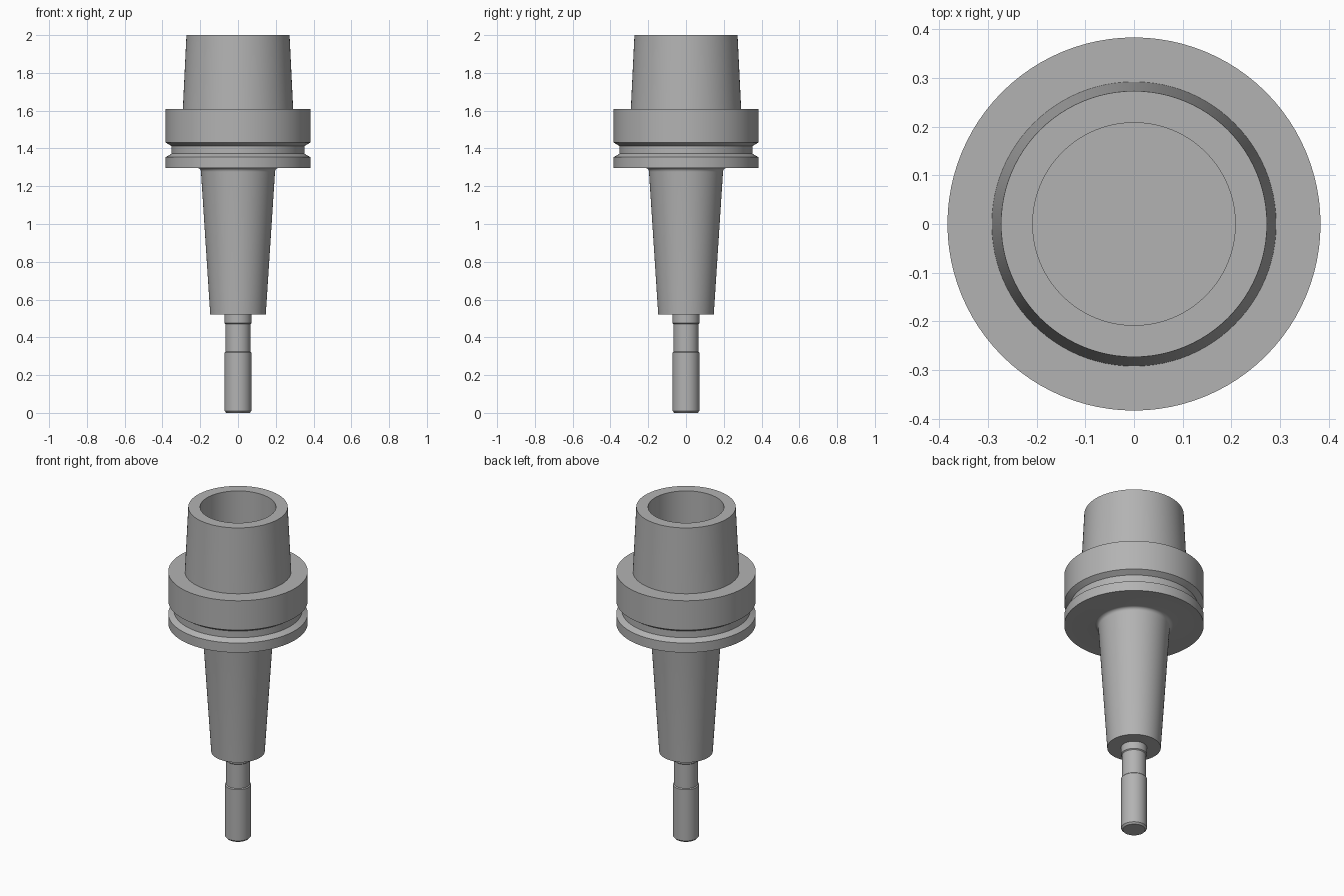
import bpy, bmesh, math

SEGMENTS = 96

if "Cube" in bpy.data.objects:
    bpy.data.objects.remove(bpy.data.objects["Cube"], do_unlink=True)

steel = bpy.data.materials.new("grey_steel")
steel.use_nodes = True
steel.diffuse_color = (0.45, 0.45, 0.45, 1)
steel.node_tree.nodes["Principled BSDF"].inputs["Base Color"].default_value = (0.45, 0.45, 0.45, 1)


def lathe(name, profile):
    """Spin a (radius, height) profile that starts and ends on the axis."""
    bm = bmesh.new()
    verts = [bm.verts.new((r, 0, z)) for r, z in profile]
    edges = [bm.edges.new(pair) for pair in zip(verts, verts[1:])]
    bmesh.ops.spin(bm, geom=verts + edges, axis=(0, 0, 1), cent=(0, 0, 0),
                   angle=math.tau, steps=SEGMENTS)
    bmesh.ops.remove_doubles(bm, verts=bm.verts, dist=0.0005)
    bmesh.ops.recalc_face_normals(bm, faces=bm.faces)
    mesh = bpy.data.meshes.new(name)
    bm.to_mesh(mesh)
    bm.free()
    mesh.materials.append(steel)
    obj = bpy.data.objects.new(name, mesh)
    bpy.context.collection.objects.link(obj)
    bpy.ops.object.select_all(action="DESELECT")
    obj.select_set(True)
    bpy.context.view_layer.objects.active = obj
    bpy.ops.object.shade_smooth_by_angle(angle=math.radians(25))
    return obj


# Cutting tool: chamfered tip, relieved neck, collar at the nose
lathe("tool_shank", [
    (0, 0), (0.062, 0), (0.071, 0.01), (0.071, 0.32), (0.066, 0.325),
    (0.066, 0.47), (0.071, 0.475), (0.071, 0.52), (0, 0.52)])

# Fillet where the tapered nose meets the flange
FILLET = 0.02
fillet = [(0.196 + FILLET * (1 - math.cos(a)), 1.276 + FILLET * math.sin(a))
          for a in (math.radians(15 * i) for i in range(7))]

# Holder: tapered nose, grooved flange, hollow tapered shank
lathe("holder_body", [
    (0, 0.52), (0.147, 0.52), *fillet,
    (0.383, 1.296), (0.383, 1.354), (0.352, 1.372), (0.352, 1.412),
    (0.383, 1.432), (0.383, 1.61), (0.292, 1.61),
    (0.273, 2), (0.208, 2), (0.208, 1.61), (0, 1.61)])
